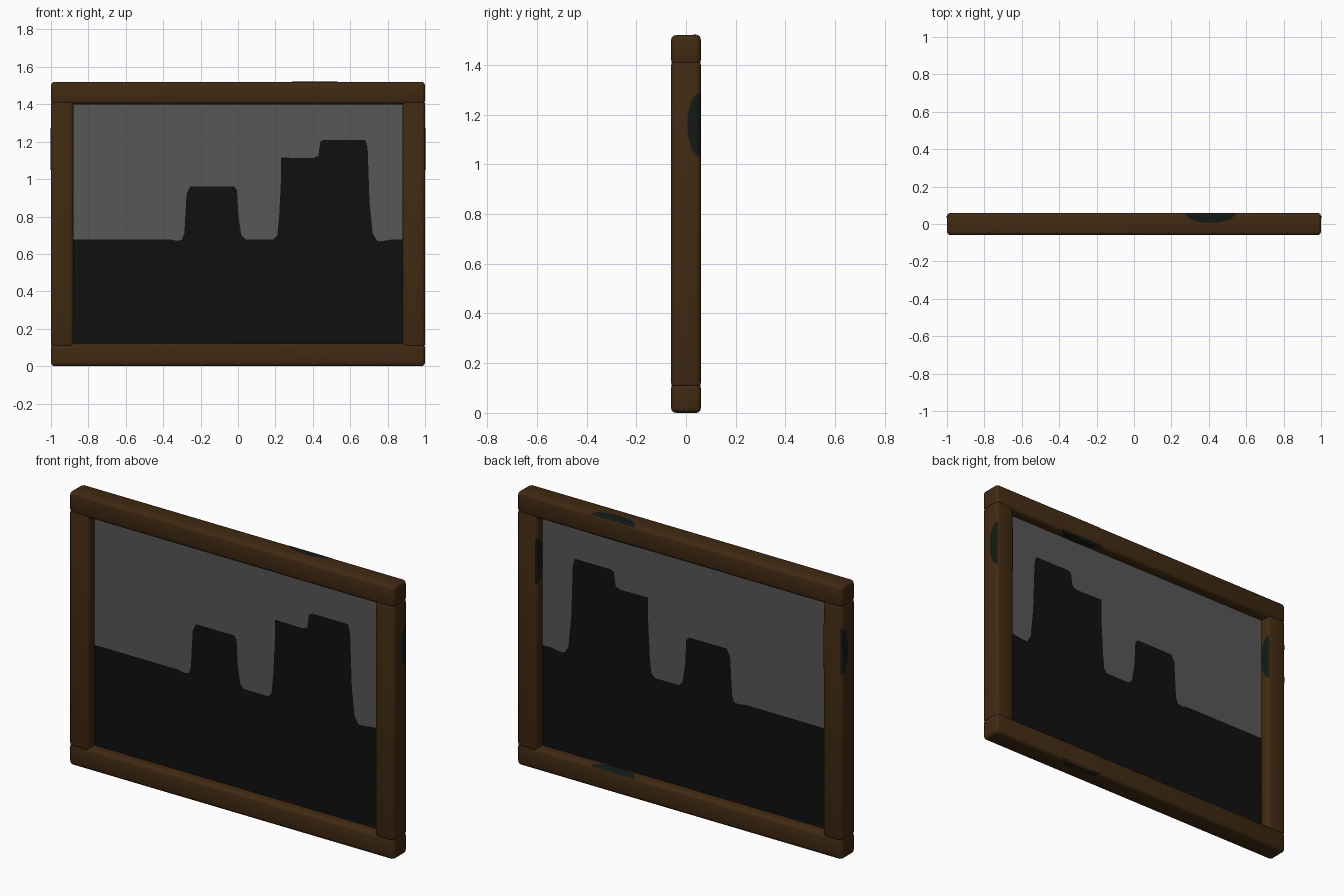
import bpy, bmesh, math

if "Cube" in bpy.data.objects:
    bpy.data.objects.remove(bpy.data.objects["Cube"])

def material(name, rgb):
    m = bpy.data.materials.new(name)
    m.diffuse_color = (*rgb, 1)
    m.use_nodes = True
    m.node_tree.nodes["Principled BSDF"].inputs["Base Color"].default_value = m.diffuse_color
    return m

WOOD = material("dark_wood", (0.052, 0.023, 0.006))
GREY = material("grey_glass", (0.095, 0.095, 0.095))
BLACK = material("near_black", (0.005, 0.005, 0.005))
STAIN = material("dark_stain", (0.007, 0.010, 0.008))
R = 0.02   # rounding of the wooden bars
D = 0.06   # half depth of the frame

def add_object(name, bm, mat, smooth=False):
    bmesh.ops.recalc_face_normals(bm, faces=bm.faces)
    me = bpy.data.meshes.new(name)
    bm.to_mesh(me)
    bm.free()
    me.materials.append(mat)
    for p in me.polygons:
        p.use_smooth = smooth
    ob = bpy.data.objects.new(name, me)
    bpy.context.collection.objects.link(ob)
    return ob

def bar(name, x0, x1, z0, z1):
    bm = bmesh.new()
    bmesh.ops.create_cube(bm, size=1)
    for v in bm.verts:
        v.co = ((x0 + x1) / 2 + v.co.x * (x1 - x0), v.co.y * 2 * D,
                (z0 + z1) / 2 + v.co.z * (z1 - z0))
    ob = add_object(name, bm, WOOD, True)
    b = ob.modifiers.new("rounding", 'BEVEL')
    b.width = R
    b.segments = 3

# Wooden frame
bar("top_rail", -1, 1, 1.40, 1.52)
bar("bottom_rail", -1, 1, 0, 0.12)
bar("left_post", -1, -0.88, 0.10, 1.42)
bar("right_post", 0.88, 1, 0.10, 1.42)

# Thin panel split along a stepped skyline
SKYLINE = [(-0.36, 0.678), (-0.33, 0.67), (-0.30, 0.675), (-0.287, 0.71), (-0.275, 0.92),
           (-0.255, 0.96), (-0.02, 0.96), (-0.005, 0.94), (0.002, 0.80), (0.018, 0.70),
           (0.04, 0.678), (0.19, 0.678), (0.21, 0.70), (0.22, 0.80), (0.23, 1.00),
           (0.23, 1.115), (0.40, 1.112), (0.43, 1.125), (0.44, 1.20), (0.46, 1.21),
           (0.68, 1.21), (0.693, 1.17), (0.703, 0.88), (0.72, 0.71), (0.745, 0.67),
           (0.78, 0.67), (0.83, 0.678)]
W = 0.89

def panel(name, edge_z, mat):
    pts = [(-W, edge_z), (-W, 0.678)] + SKYLINE + [(W, 0.678), (W, edge_z)]
    bm = bmesh.new()
    f = bm.faces.new([bm.verts.new((x, -0.005, z)) for x, z in pts])
    ext = bmesh.ops.extrude_face_region(bm, geom=[f], use_keep_orig=True)
    for v in ext["geom"]:
        if isinstance(v, bmesh.types.BMVert):
            v.co.y = 0.005
    add_object(name, bm, mat)

panel("panel_dark_area", 0.11, BLACK)
panel("panel_light_area", 1.41, GREY)

# Dark half-oval patches near the back edge, following the rounded bars
def patch(name, along_x, level, side, mid, half):
    bm = bmesh.new()
    n, rows = 14, 6
    grid = []
    for i in range(n + 1):
        t = -0.98 + 1.96 * i / n
        low = D - 0.055 * math.sqrt(1 - t * t)
        col = []
        for j in range(rows + 1):
            y = low + (D - 0.002 - low) * j / rows
            k = max(0, y - (D - R))
            h = level + side * (0.0015 - R + math.sqrt(R * R - k * k))
            s = mid + half * t
            col.append(bm.verts.new((s, y, h) if along_x else (h, y, s)))
        grid.append(col)
    for a, b in zip(grid, grid[1:]):
        for j in range(rows):
            bm.faces.new((a[j], b[j], b[j + 1], a[j + 1]))
    add_object(name, bm, STAIN)

for name, level, side in (("top_outer", 1.52, 1), ("top_inner", 1.40, -1),
                          ("bottom_inner", 0.12, 1), ("bottom_outer", 0, -1)):
    patch(name + "_patch", True, level - 0.0015 * (name == "bottom_outer") * side, side, 0.41, 0.135)
for name, level, side in (("right_outer", 1, 1), ("right_inner", 0.88, -1),
                          ("left_inner", -0.88, 1), ("left_outer", -1, -1)):
    patch(name + "_patch", False, level, side, 1.16, 0.13)
